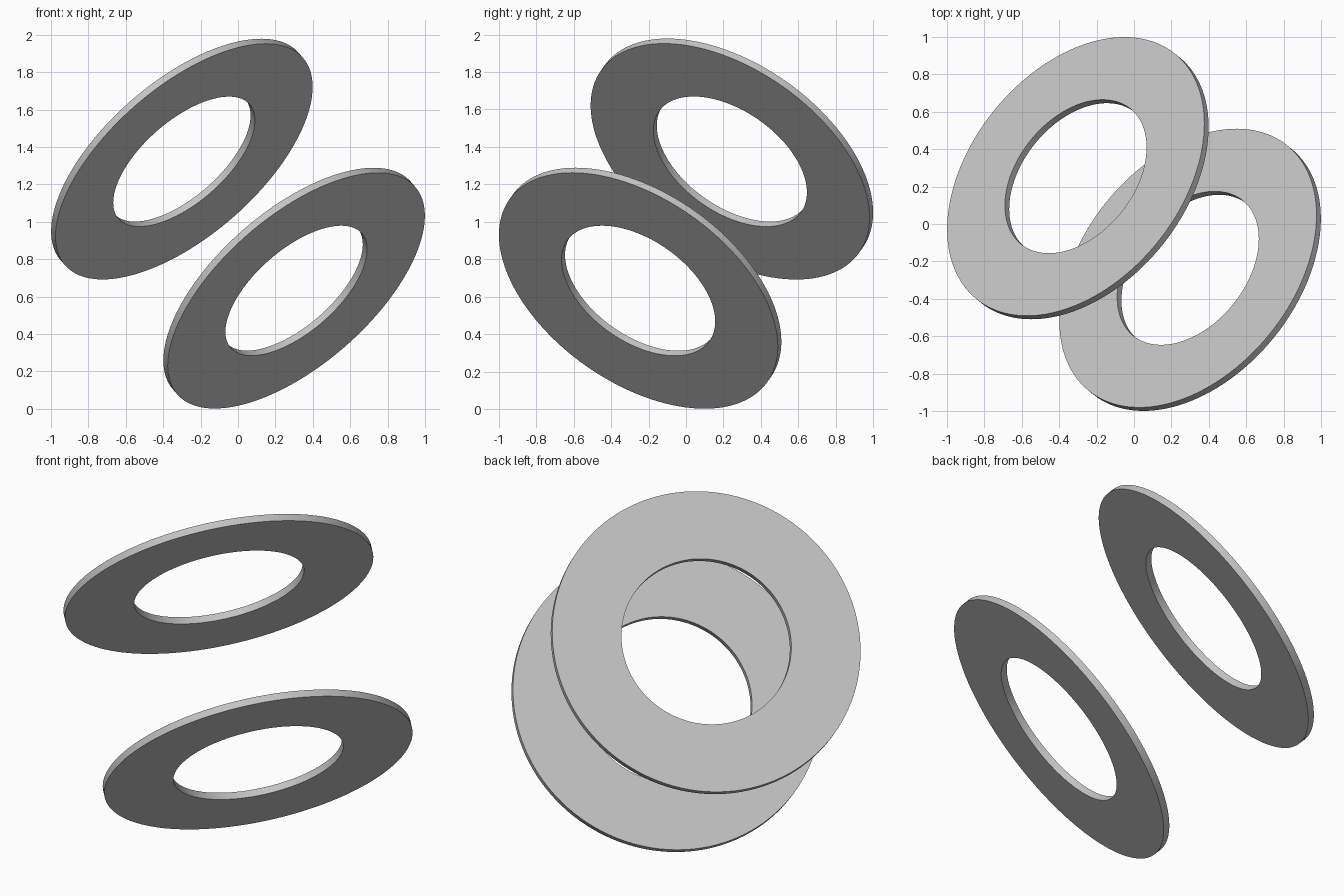
import bpy
import bmesh
import math
from mathutils import Vector

cube = bpy.data.objects.get("Cube")
if cube:
    bpy.data.objects.remove(cube, do_unlink=True)

OUTER, INNER, THICK = 0.844, 0.465, 0.04
SEGMENTS = 128
AXIS = Vector((-0.58, 0.47, 0.665)).normalized()

grey = bpy.data.materials.new("light grey")
grey.use_nodes = True
grey.diffuse_color = (0.55, 0.55, 0.55, 1)
grey.node_tree.nodes["Principled BSDF"].inputs["Base Color"].default_value = grey.diffuse_color


def flat_ring(name, centre):
    """Spin a rectangular section into a closed ring tilted along AXIS."""
    bm = bmesh.new()
    h = THICK / 2
    corners = [(INNER, -h), (OUTER, -h), (OUTER, h), (INNER, h)]
    verts = [bm.verts.new((r, 0, z)) for r, z in corners]
    edges = [bm.edges.new((verts[i], verts[(i + 1) % 4])) for i in range(4)]
    bmesh.ops.spin(bm, geom=verts + edges, cent=(0, 0, 0), axis=(0, 0, 1),
                   angle=math.tau, steps=SEGMENTS, use_duplicate=False)
    bmesh.ops.remove_doubles(bm, verts=bm.verts[:], dist=0.0001)
    bmesh.ops.recalc_face_normals(bm, faces=bm.faces[:])
    mesh = bpy.data.meshes.new(name)
    bm.to_mesh(mesh)
    bm.free()
    mesh.materials.append(grey)
    ring = bpy.data.objects.new(name, mesh)
    ring.location = centre
    ring.rotation_euler = AXIS.to_track_quat('Z', 'Y').to_euler()
    bpy.context.collection.objects.link(ring)
    return ring


# Two identical parallel rings
rings = [flat_ring("upper_ring", (-0.30, 0.245, 1.335)),
         flat_ring("lower_ring", (0.30, -0.245, 0.645))]

# Smooth rims with sharp corners
bpy.ops.object.select_all(action='DESELECT')
for ring in rings:
    ring.select_set(True)
bpy.context.view_layer.objects.active = rings[0]
bpy.ops.object.shade_smooth_by_angle(angle=math.radians(30))
